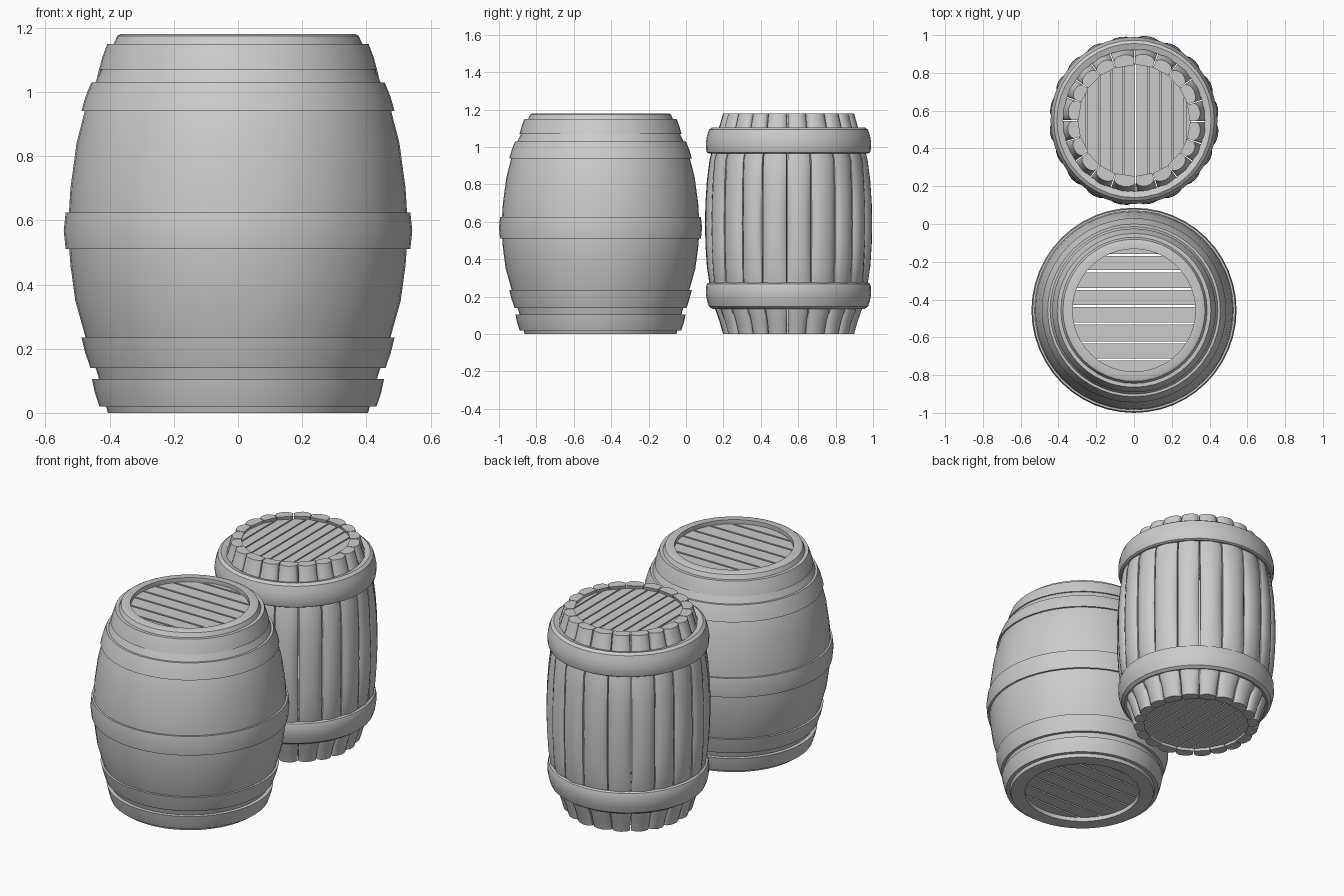
import bpy, bmesh, math, random

if "Cube" in bpy.data.objects:
    bpy.data.objects.remove(bpy.data.objects["Cube"])

random.seed(4)
TAU = math.tau


def finish(name, bm, loc, angle=35):
    bmesh.ops.recalc_face_normals(bm, faces=bm.faces)
    me = bpy.data.meshes.new(name)
    bm.to_mesh(me)
    bm.free()
    ob = bpy.data.objects.new(name, me)
    bpy.context.collection.objects.link(ob)
    ob.location = loc
    bpy.ops.object.select_all(action='DESELECT')
    ob.select_set(True)
    bpy.context.view_layer.objects.active = ob
    bpy.ops.object.shade_smooth_by_angle(angle=math.radians(angle))
    return ob


def lathe(name, profile, loc, seg=48):
    """Revolve a closed (radius, z) profile around z."""
    bm = bmesh.new()
    rings = [[bm.verts.new((r * math.cos(TAU * i / seg), r * math.sin(TAU * i / seg), z))
              for r, z in profile] for i in range(seg)]
    n = len(profile)
    for i in range(seg):
        a, b = rings[i], rings[(i + 1) % seg]
        for j in range(n):
            k = (j + 1) % n
            bm.faces.new((a[j], b[j], b[k], a[k]))
    return finish(name, bm, loc)


def lid(name, radius, cuts, gap, z0, z1, loc, along_x):
    """Round lid of parallel planks, split at the given cut positions."""
    bm = bmesh.new()
    edges = [-radius] + cuts + [radius]
    for a, b in zip(edges, edges[1:]):
        a, b = a + gap / 2, b - gap / 2
        us = [a + (b - a) * i / 6 for i in range(7)]
        half = [(u, math.sqrt(max(radius ** 2 - u * u, 1e-4))) for u in us]
        outline = half + [(u, -h) for u, h in reversed(half)]
        if along_x:
            outline = [(h, u) for u, h in outline]
        lo = [bm.verts.new((x, y, z0)) for x, y in outline]
        hi = [bm.verts.new((x, y, z1)) for x, y in outline]
        bm.faces.new(lo)
        bm.faces.new(hi)
        for i in range(len(lo)):
            k = (i + 1) % len(lo)
            bm.faces.new((lo[i], lo[k], hi[k], hi[i]))
    return finish(name, bm, loc, 20)


# ---- Large smooth barrel at the front ----
A = (0, -0.457, 0)
outer = [(0.405, 0), (0.42, 0.05), (0.437, 0.12), (0.475, 0.235), (0.507, 0.35),
         (0.522, 0.46), (0.53, 0.57), (0.522, 0.70), (0.503, 0.84), (0.475, 0.95),
         (0.44, 1.04), (0.405, 1.11), (0.376, 1.175), (0.365, 1.18)]
inner = [(0.325, 1.18), (0.325, 1.13), (0.385, 1.03), (0.45, 0.84),
         (0.478, 0.57), (0.455, 0.35), (0.39, 0.12), (0.325, 0.05), (0.325, 0)]
lathe("large_barrel_body", outer + inner, A)


def flat_hoop(name, r0, z0, r1, z1, rm):
    t = 0.045
    zm = (z0 + z1) / 2
    lathe(name, [(r0 - t, z0), (r0, z0), (rm, zm), (r1, z1), (r1 - t, z1)], A)


flat_hoop("large_hoop_bottom", 0.432, 0.02, 0.455, 0.105, 0.446)
flat_hoop("large_hoop_low", 0.46, 0.14, 0.488, 0.235, 0.476)
flat_hoop("large_hoop_middle", 0.537, 0.51, 0.537, 0.625, 0.543)
flat_hoop("large_hoop_high", 0.488, 0.94, 0.457, 1.03, 0.475)
flat_hoop("large_hoop_top", 0.433, 1.07, 0.407, 1.15, 0.422)

cuts_a = [-0.26, -0.17, -0.07, 0.022, 0.113, 0.207, 0.293]
lid("large_lid_top", 0.33, cuts_a, 0.011, 1.12, 1.155, A, True)
lid("large_lid_bottom", 0.33, cuts_a, 0.011, 0.025, 0.06, A, True)

# ---- Small barrel of separate staves at the back ----
B = (0, 0.548, 0)
COUNT = 20
# height, outer radius, groove depth at the stave edges
stations = [(0, 0.35, 0.02), (0.07, 0.37, 0.02), (0.14, 0.395, 0.012), (0.28, 0.425, 0.006),
            (0.36, 0.437, 0.014), (0.48, 0.445, 0.02), (0.59, 0.447, 0.02),
            (0.70, 0.445, 0.02), (0.82, 0.437, 0.014), (0.93, 0.423, 0.006),
            (1.04, 0.395, 0.012), (1.11, 0.37, 0.02), (1.18, 0.35, 0.02)]

bm = bmesh.new()
bounds = [TAU * (i + random.uniform(-0.1, 0.1)) / COUNT for i in range(COUNT)]
bounds.append(bounds[0] + TAU)
for a0, a1 in zip(bounds, bounds[1:]):
    mid, hw = (a0 + a1) / 2, (a1 - a0) / 2 - 0.007
    push = random.uniform(-0.002, 0.003)
    rows = []
    for z, r, g in stations:
        r += push
        section = [(-1, -0.055), (-1, -g), (-0.8, -g * 0.4), (-0.45, 0), (0, 0.003),
                   (0.45, 0), (0.8, -g * 0.4), (1, -g), (1, -0.055)]
        rows.append([bm.verts.new(((r + d) * math.cos(mid + s * hw),
                                   (r + d) * math.sin(mid + s * hw), z)) for s, d in section])
    n = len(rows[0])
    for p, q in zip(rows, rows[1:]):
        for i in range(n):
            k = (i + 1) % n
            bm.faces.new((p[i], p[k], q[k], q[i]))
    bm.faces.new(rows[0])
    bm.faces.new(rows[-1])
finish("small_barrel_staves", bm, B, 45)


def round_hoop(name, z0, flip):
    # soft-cornered band, leaning toward the barrel end
    h = 0.14
    prof = [(0.375, 0.01), (0.408, 0.0), (0.425, 0.012), (0.436, 0.045), (0.442, 0.08),
            (0.441, 0.118), (0.436, 0.134), (0.425, h), (0.39, h - 0.005)]
    lathe(name, [(r, z0 + (h - z if flip else z)) for r, z in prof], B, 40)


round_hoop("small_hoop_bottom", 0.135, False)
round_hoop("small_hoop_top", 0.965, True)

cuts_b = [-0.25 + 0.065 * i for i in range(9)]
cuts_b = [c for c in cuts_b if abs(c) < 0.29]
lid("small_lid_top", 0.305, cuts_b, 0.008, 1.125, 1.16, B, False)
cuts_low = [c + (0 if abs(c - 0.01) < 0.01 else 0.012) for c in cuts_b]
lid("small_lid_bottom", 0.305, cuts_low, 0.008, 0.02, 0.055, B, False)
